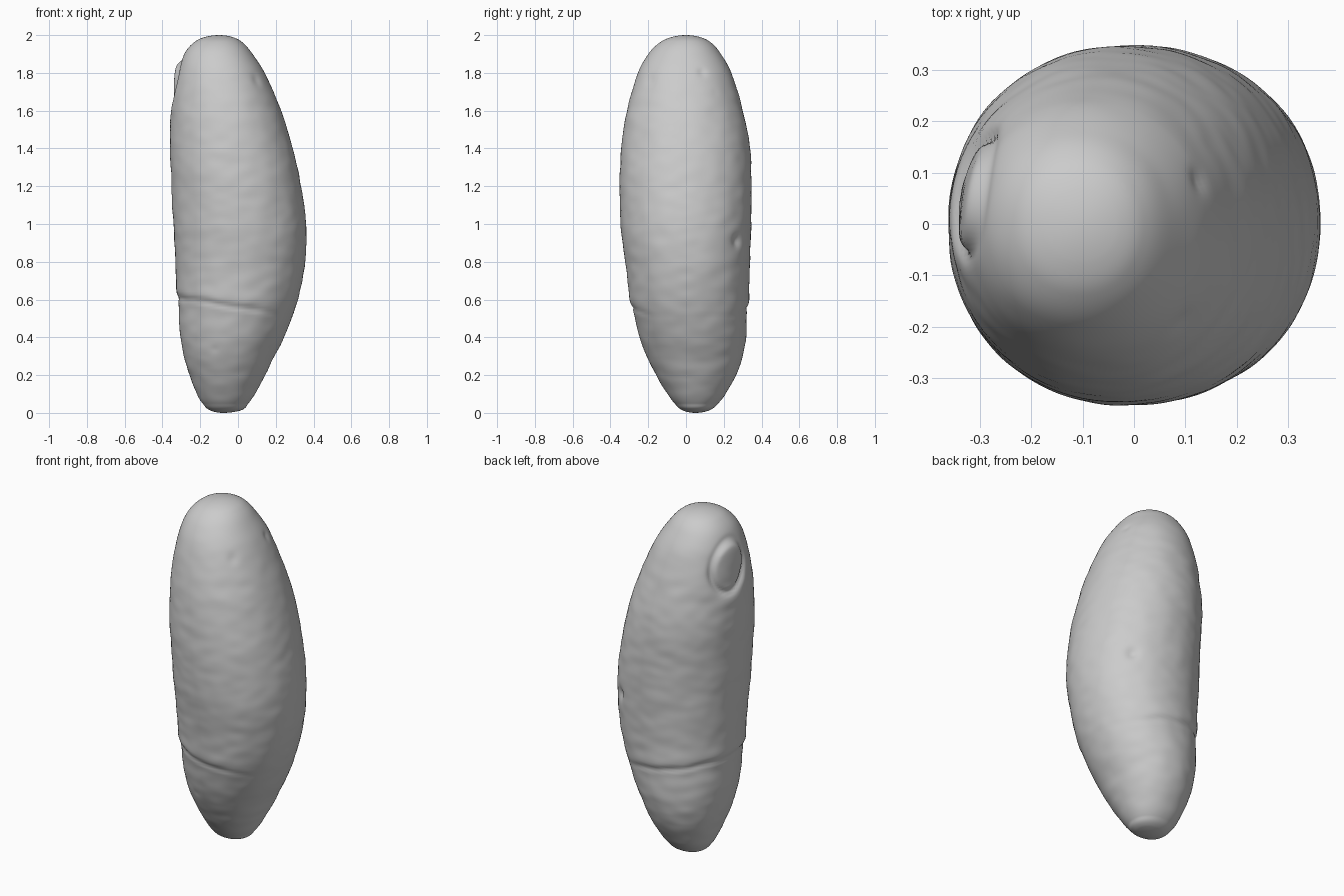
import bpy, bmesh
from math import pi, cos, sin, exp, sqrt, copysign
from mathutils import Vector, noise

if "Cube" in bpy.data.objects:
    bpy.data.objects.remove(bpy.data.objects["Cube"])

# Silhouette rows: z, left x, right x, front y, back y
ROWS = [
    (0.00, -0.08, -0.08, 0.05, 0.05),
    (0.012, -0.145, 0.012, -0.015, 0.12),
    (0.05, -0.187, 0.055, -0.06, 0.17),
    (0.10, -0.217, 0.09, -0.098, 0.21),
    (0.20, -0.257, 0.145, -0.157, 0.265),
    (0.30, -0.287, 0.193, -0.207, 0.298),
    (0.40, -0.305, 0.243, -0.245, 0.317),
    (0.60, -0.32, 0.318, -0.295, 0.330),
    (0.80, -0.332, 0.355, -0.322, 0.340),
    (1.00, -0.342, 0.36, -0.345, 0.346),
    (1.20, -0.352, 0.335, -0.352, 0.347),
    (1.40, -0.36, 0.29, -0.342, 0.339),
    (1.60, -0.350, 0.228, -0.312, 0.300),
    (1.80, -0.32, 0.142, -0.255, 0.240),
    (1.90, -0.285, 0.077, -0.20, 0.185),
    (1.96, -0.235, 0.025, -0.14, 0.133),
    (1.99, -0.175, -0.03, -0.075, 0.073),
    (2.00, -0.10, -0.10, 0.0, 0.0),
]
SEG, SUB = 160, 14
# Small surface dents: position, radius, depth
PITS = [((0.14, 0.09, 1.81), 0.025, 0.012), ((0.17, 0.17, 1.71), 0.02, 0.014),
        ((0.24, 0.27, 0.91), 0.03, 0.014), ((0.10, -0.19, 1.76), 0.03, 0.007),
        ((-0.13, -0.23, 0.33), 0.02, 0.006)]


def spline_row(i, t):
    n = len(ROWS) - 1
    p0, p1, p2, p3 = (ROWS[min(max(k, 0), n)] for k in (i - 1, i, i + 1, i + 2))
    # Tangents scaled to the uneven row spacing
    h = p2[0] - p1[0]
    res = []
    for a, b, c, d in zip(p0, p1, p2, p3):
        m1 = (c - a) / (p2[0] - p0[0]) * h
        m2 = (d - b) / (p3[0] - p1[0]) * h
        res.append((2 * t**3 - 3 * t**2 + 1) * b + (t**3 - 2 * t**2 + t) * m1
                   + (3 * t**2 - 2 * t**3) * c + (t**3 - t**2) * m2)
    return res


def bell(x, w):
    return exp(-(x / w) ** 2)


def relief(p):
    x, y, z = p
    fade = min(1, z / 0.15, max(0, 2 - z) / 0.4)
    # Faint wrinkles running around the body
    d = 0.0028 * fade * noise.noise(Vector((x * 11, y * 11, z * 17)))
    d += 0.003 * fade * noise.noise(Vector((x * 4, y * 4, z * 5 + 7)))
    # Slanted crease on the left and front, fading out on the right
    c = z - (0.555 - 0.17 * x + 0.012 * noise.noise(Vector((x * 6, y * 6, 3))))
    strength = max(0.1, min(1, 1 - (x - 0.05) * 5))
    d -= 0.008 * strength * bell(c, 0.014)
    d += 0.004 * strength * (bell(c - 0.04, 0.04) - bell(c + 0.05, 0.05))
    # Nail: raised tilted oval plate, groove and lower fold on the left side
    if x < -0.12 and z > 1.4:
        v = (z - 1.735) / 0.125
        u = (y - 0.055) / 0.10 + 0.22 * v
        r = sqrt(u * u + v * v)
        low = 1 / (1 + exp(v / 0.2))
        d += (0.007 + 0.014 * v) / (1 + exp((r - 0.95) / 0.05))
        d -= (0.004 + 0.014 * low) * bell(r - 1.14, 0.13)
        d += 0.004 * low * bell(r - 1.6, 0.3)
    for pos, rad, depth in PITS:
        d -= depth * bell((p - Vector(pos)).length, rad)
    return d


def oval(c):
    # Slightly squared cross-section
    return copysign(abs(c) ** (2 / 2.1), c)


# Body: lofted ovals through the silhouette rows
bm = bmesh.new()
rings = []
last = len(ROWS) - 2
for i in range(len(ROWS) - 1):
    for s in range(SUB):
        if i == 0 and s == 0:
            continue
        t = s / SUB
        if i in (0, last):
            # Rounded end caps
            a, b = ROWS[i], ROWS[i + 1]
            z = a[0] + (b[0] - a[0]) * (t * t if i == 0 else 1 - (1 - t) ** 2)
            xl, xr, yf, yb = (a[j] + (b[j] - a[j]) * t for j in (1, 2, 3, 4))
        else:
            z, xl, xr, yf, yb = spline_row(i, t)
        cx, cy, rx, ry = (xl + xr) / 2, (yf + yb) / 2, (xr - xl) / 2, (yb - yf) / 2
        ring = []
        for j in range(SEG):
            a = 2 * pi * j / SEG
            p = Vector((cx + rx * oval(cos(a)), cy + ry * oval(sin(a)), z))
            out = Vector((cos(a), sin(a), 0))
            ring.append(bm.verts.new(p + out * relief(p) * min(1, rx / 0.15)))
        rings.append(ring)

for lo, hi in zip(rings, rings[1:]):
    for j in range(SEG):
        k = (j + 1) % SEG
        bm.faces.new((lo[j], lo[k], hi[k], hi[j]))
for ring, row in ((rings[0], ROWS[0]), (rings[-1], ROWS[-1])):
    pole = bm.verts.new((row[1], row[3], row[0]))
    for j in range(SEG):
        bm.faces.new((pole, ring[j], ring[(j + 1) % SEG]))
bmesh.ops.recalc_face_normals(bm, faces=bm.faces)

mesh = bpy.data.meshes.new("finger_body")
bm.to_mesh(mesh)
bm.free()
body = bpy.data.objects.new("finger_body", mesh)
bpy.context.collection.objects.link(body)
for poly in mesh.polygons:
    poly.use_smooth = True
